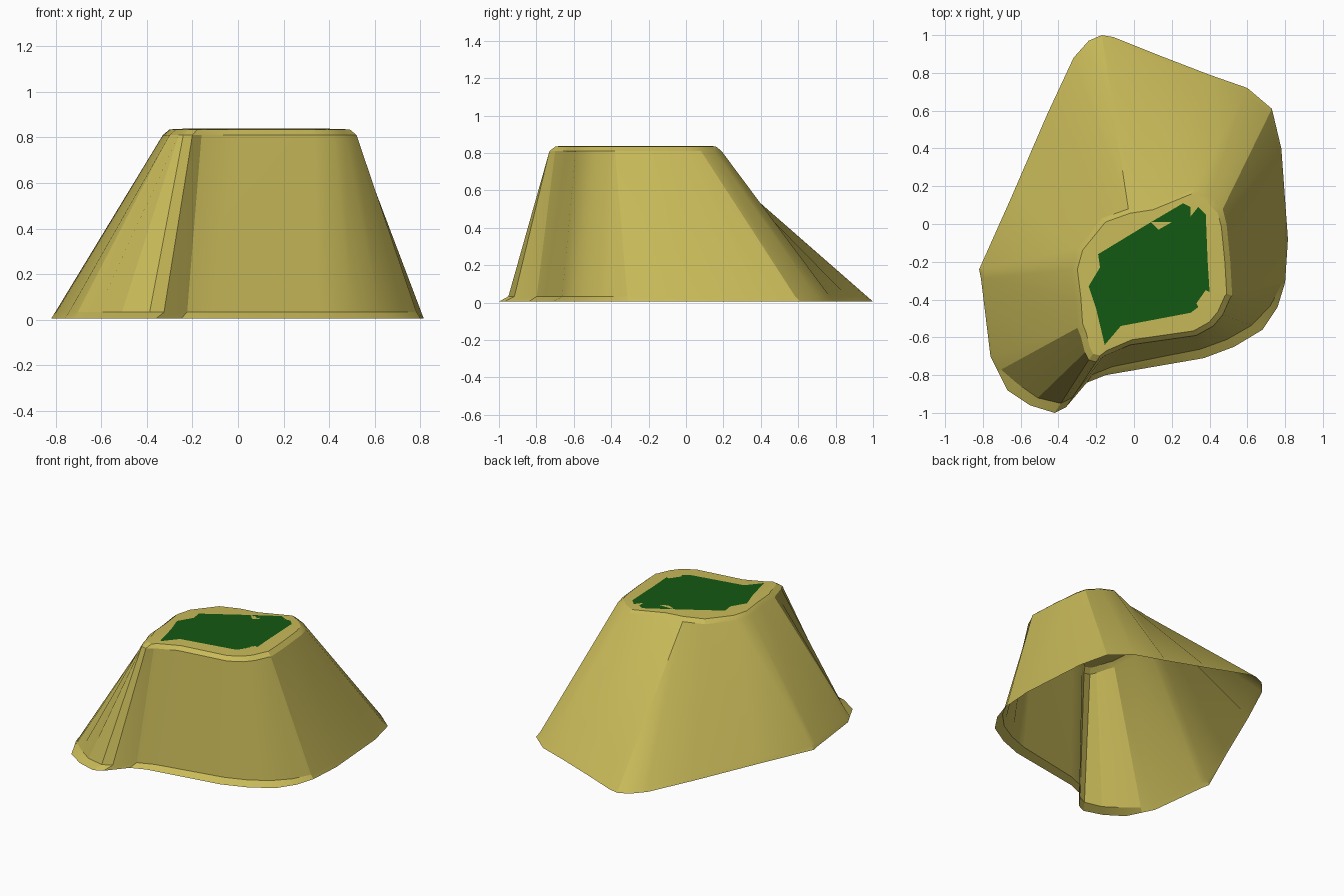
import bpy, bmesh, math
from mathutils import Vector

if "Cube" in bpy.data.objects:
    bpy.data.objects.remove(bpy.data.objects["Cube"])

# Foot outline (x, y, width of the ledge as a share of the run up to the rim)
FOOT = [(-.11, .99, .035), (-.17, 1.0, .035), (-.24, .97, .035), (-.32, .88, .035),
        (-.46, .58, .035), (-.65, .14, .035), (-.82, -.24, .035), (-.81, -.29, .035),
        (-.76, -.70, .04), (-.72, -.78, .04), (-.67, -.88, .13), (-.55, -.96, .14),
        (-.42, -1.0, .18), (-.36, -.97, .22), (-.25, -.84, .30), (-.15, -.80, .28),
        (.37, -.71, .40), (.53, -.65, .35), (.68, -.56, .28), (.76, -.44, .15),
        (.80, -.31, .06), (.815, -.08, .035), (.78, .40, .035), (.73, .61, .05),
        (.60, .72, .035), (.40, .79, .035), (.14, .89, .035)]

# Plateau rim, one point per foot point
RIM = [(-.03, .08)] * 5 + [
       (-.17, .03), (-.30, -.13), (-.33, -.24), (-.31, -.40), (-.30, -.55),
       (-.28, -.60), (-.26, -.68), (-.24, -.72), (-.20, -.73), (-.16, -.70),
       (-.02, -.64), (.33, -.59), (.42, -.54), (.47, -.48), (.51, -.39),
       (.52, -.38), (.51, -.20), (.49, .0), (.47, .08), (.40, .15), (.32, .19), (.10, .10)]

# Ragged outline of the grass patch
GRASS = [(-.24, -.33), (-.20, -.45), (-.155, -.64), (-.07, -.54), (.30, -.47), (.34, -.44),
         (.33, -.42), (.38, -.35), (.40, -.36), (.39, -.20), (.38, .05), (.34, .09),
         (.30, .04), (.30, .09), (.26, .11), (.20, .01), (.13, -.03), (.09, .01),
         (-.19, -.16), (-.18, -.23)]

RIM_Z, TOP_Z, GRASS_Z = .81, .835, .838
CENTRE = Vector((.1, -.25))


def material(name, rgb):
    mat = bpy.data.materials.new(name)
    mat.diffuse_color = (*rgb, 1)
    mat.use_nodes = True
    mat.node_tree.nodes["Principled BSDF"].inputs["Base Color"].default_value = mat.diffuse_color
    return mat


def finish(bm, name, mat):
    mesh = bpy.data.meshes.new(name)
    bm.to_mesh(mesh)
    bm.free()
    mesh.materials.append(mat)
    obj = bpy.data.objects.new(name, mesh)
    bpy.context.collection.objects.link(obj)
    bpy.ops.object.select_all(action='DESELECT')
    obj.select_set(True)
    bpy.context.view_layer.objects.active = obj
    bpy.ops.object.shade_smooth_by_angle(angle=math.radians(20))
    return obj


# Hillside: foot, ledge, rim and rounded shoulder joined as rings
foot = [Vector((x, y, .005)) for x, y, k in FOOT]
rim = [Vector((x, y, RIM_Z)) for x, y in RIM]
ledge = []
for f, r, (x, y, k) in zip(foot, rim, FOOT):
    p = f.lerp(r, k)
    p.z = .033
    ledge.append(p)
shoulder = [((r.xy - CENTRE) * .93 + CENTRE).to_3d() + Vector((0, 0, TOP_Z)) for r in rim]

bm = bmesh.new()
rings = [[bm.verts.new(p) for p in ring] for ring in (foot, ledge, rim, shoulder)]
n = len(FOOT)
for low, high in zip(rings, rings[1:]):
    for i in range(n):
        j = (i + 1) % n
        bm.faces.new((low[i], low[j], high[j], high[i]))
bmesh.ops.remove_doubles(bm, verts=bm.verts[:], dist=.0005)

# Flat border between the shoulder and the grass
border = [e for e in bm.edges if e.is_boundary and all(v.co.z > .83 for v in e.verts)]
patch = [bm.verts.new((x, y, GRASS_Z)) for x, y in GRASS]
border += [bm.edges.new((patch[i - 1], patch[i])) for i in range(len(patch))]
made = bmesh.ops.triangle_fill(bm, use_beauty=True, use_dissolve=False,
                               edges=border, normal=(0, 0, 1))
for face in made['geom']:
    if isinstance(face, bmesh.types.BMFace):
        face.normal_update()
        if face.normal.z < 0:
            face.normal_flip()
finish(bm, "hillside", material("dry_earth", (.58, .49, .10)))

# Grass patch filling the plateau
bm = bmesh.new()
bm.faces.new([bm.verts.new((x, y, GRASS_Z)) for x, y in GRASS])
bmesh.ops.triangulate(bm, faces=bm.faces[:])
finish(bm, "grass_top", material("grass", (.007, .10, .007)))
